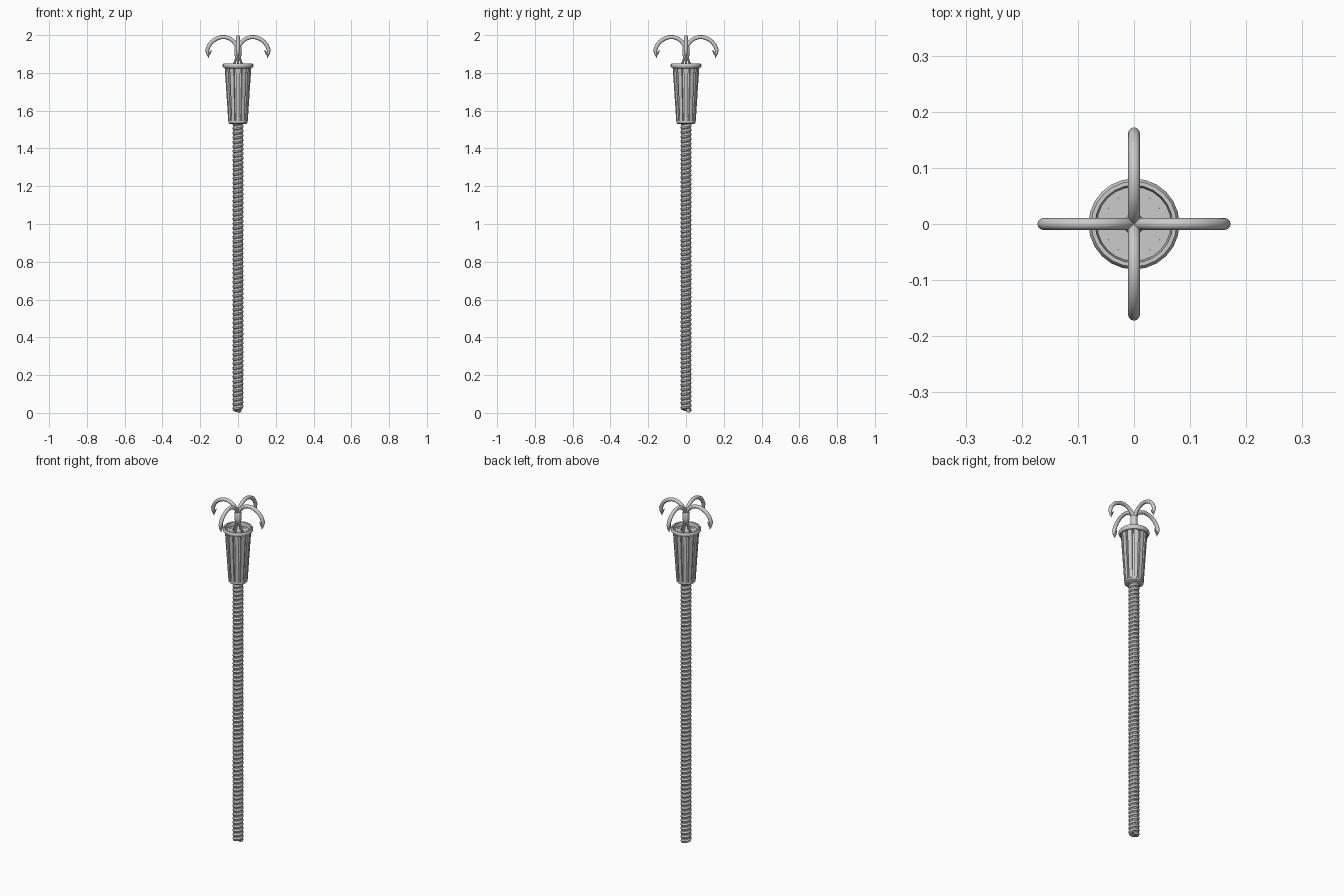
import bpy, bmesh, math
from mathutils import Vector

if "Cube" in bpy.data.objects:
    bpy.data.objects.remove(bpy.data.objects["Cube"])
C, S, TAU = math.cos, math.sin, math.tau


def finish(name, bm, smooth=True):
    bmesh.ops.recalc_face_normals(bm, faces=bm.faces)
    me = bpy.data.meshes.new(name)
    bm.to_mesh(me)
    bm.free()
    ob = bpy.data.objects.new(name, me)
    bpy.context.collection.objects.link(ob)
    if smooth:
        bpy.ops.object.select_all(action='DESELECT')
        ob.select_set(True)
        bpy.context.view_layer.objects.active = ob
        bpy.ops.object.shade_smooth_by_angle(angle=math.radians(40))
    return ob


def skin(bm, rings):
    """Join rings of points into a closed skin with end caps."""
    vs = [[bm.verts.new(p) for p in r] for r in rings]
    n = len(vs[0])
    for a, b in zip(vs, vs[1:]):
        for i in range(n):
            bm.faces.new((a[i], a[(i + 1) % n], b[(i + 1) % n], b[i]))
    bm.faces.new(vs[0])
    bm.faces.new(vs[-1])


def lathe(name, profile, n):
    bm = bmesh.new()
    skin(bm, [[(r * C(TAU * i / n), r * S(TAU * i / n), z) for i in range(n)] for r, z in profile])
    return finish(name, bm)


def tube(bm, path, radii, side, n=10):
    """Sweep a circle; side(k) gives a direction across the path."""
    rings = []
    for k, p in enumerate(path):
        t = (path[min(k + 1, len(path) - 1)] - path[max(k - 1, 0)]).normalized()
        u = t.cross(side(k)).normalized()
        v = t.cross(u)
        rings.append([p + radii[k] * (C(TAU * i / n) * u + S(TAU * i / n) * v) for i in range(n)])
    skin(bm, rings)


# coiled rope
turns, steps = 64, 18
bm = bmesh.new()
path = []
for k in range(turns * steps + 1):
    a = math.pi / 4 + TAU * k / steps
    path.append(Vector((0.0165 * C(a), 0.0165 * S(a), 0.0135 + 1.53 * k / (turns * steps))))
tube(bm, path, [0.0135] * len(path), lambda k: Vector((0, 0, 1)), 8)
finish("coiled_rope", bm)

# tapered cup: collar, core, flared rim with a recessed floor
lathe("cup", [(0.043, 1.53), (0.05, 1.535), (0.05, 1.548), (0.044, 1.553), (0.060, 1.822),
              (0.075, 1.825), (0.081, 1.835), (0.081, 1.843), (0.076, 1.85), (0.069, 1.85),
              (0.066, 1.825)], 24)

# raised staves round the cup
bm = bmesh.new()
count = 12
for j in range(count):
    mid = TAU * j / count
    h = TAU / count * 0.40
    rings = []
    for z, ri, ro in ((1.545, 0.040, 0.051), (1.826, 0.055, 0.069)):
        rings.append([(r * C(mid + a), r * S(mid + a), z)
                      for r, a in ((ri, -h), (ro, -h * 0.85), (ro * 1.015, 0), (ro, h * 0.85), (ri, h))])
    skin(bm, rings)
finish("cup_staves", bm)

# shank collar above the cup
lathe("shank", [(0.010, 1.868), (0.018, 1.893), (0.019, 1.90), (0.019, 1.935), (0.012, 1.948)], 16)

# four splayed struts and four barbed hooks
outline = [(0.002, 1.925), (0.008, 1.945), (0.022, 1.966), (0.042, 1.981), (0.065, 1.989),
           (0.09, 1.989), (0.115, 1.981), (0.137, 1.966), (0.153, 1.946), (0.162, 1.924),
           (0.162, 1.905), (0.155, 1.878)]
radii = [0.0105] * 9 + [0.0105, 0.008, 0.0008]
for j, place in enumerate(("right", "back", "left", "front")):
    a = j * TAU / 4
    d, side = Vector((C(a), S(a), 0)), Vector((-S(a), C(a), 0))
    at = lambda x, z: d * x + Vector((0, 0, z))
    bm = bmesh.new()
    tube(bm, [at(x, z) for x, z in outline], radii, lambda k: side, 12)
    tube(bm, [at(0.160, 1.893), at(0.150, 1.904), at(0.139, 1.922)], [0.007, 0.006, 0.0006],
         lambda k: side, 8)
    finish("hook_" + place, bm)
    bm = bmesh.new()
    tube(bm, [at(0.030, 1.822), at(0.006, 1.885)], [0.006, 0.006], lambda k: side, 8)
    finish("strut_" + place, bm)
